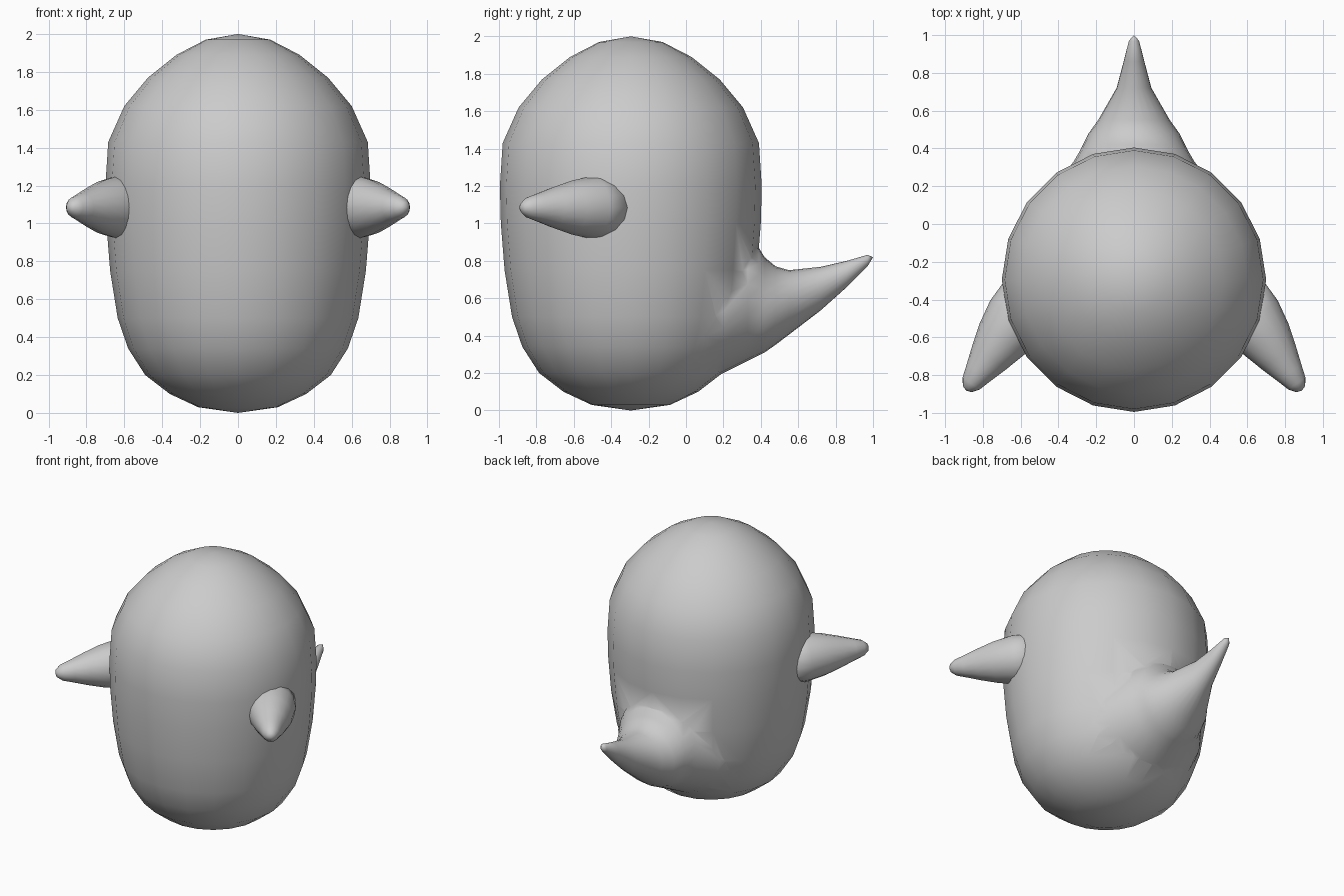
import bpy, bmesh
from math import sin, cos, pi
from mathutils import Vector

if "Cube" in bpy.data.objects:
    bpy.data.objects.remove(bpy.data.objects["Cube"])


def loft(name, rings, sides):
    """Skin elliptical rings (centre, half-axis a, half-axis b), ends closed by poles."""
    bm = bmesh.new()
    loops, poles = [], []
    for c, a, b in rings:
        c, a, b = Vector(c), Vector(a), Vector(b)
        if a.length == 0:
            poles.append(bm.verts.new(c))
            continue
        loops.append([bm.verts.new(c + a * cos(2 * pi * i / sides) + b * sin(2 * pi * i / sides))
                      for i in range(sides)])
    for lo, hi in zip(loops, loops[1:]):
        for i in range(sides):
            j = (i + 1) % sides
            bm.faces.new((lo[i], lo[j], hi[j], hi[i]))
    for pole, loop in ((poles[0], loops[0]), (poles[1], loops[-1])):
        for i in range(sides):
            bm.faces.new((pole, loop[i], loop[(i + 1) % sides]))
    bmesh.ops.recalc_face_normals(bm, faces=bm.faces)
    for f in bm.faces:
        f.smooth = True
    me = bpy.data.meshes.new(name)
    bm.to_mesh(me)
    bm.free()
    ob = bpy.data.objects.new(name, me)
    bpy.context.collection.objects.link(ob)
    return ob


# Body: capsule-like revolved profile (height, radius)
profile = [(0, 0), (0.03, 0.21), (0.1, 0.36), (0.2, 0.49), (0.34, 0.58), (0.5, 0.635),
           (0.75, 0.675), (1.0, 0.695), (1.2, 0.7), (1.43, 0.685), (1.62, 0.6),
           (1.77, 0.475), (1.89, 0.325), (1.97, 0.17), (2.0, 0)]
body = loft("body", [((0, -0.295, z), (0, r, 0), (r, 0, 0)) for z, r in profile], 20)

# Tail: upswept cone merging out of the lower back (y, bottom, top, half width)
sections = [(-0.2, 0.3, 0.3, 0), (-0.15, 0.045, 0.6, 0.3), (0, 0.1, 0.75, 0.49), (0.2, 0.2, 0.86, 0.42),
            (0.33, 0.265, 0.92, 0.32), (0.39, 0.295, 0.87, 0.285), (0.42, 0.31, 0.82, 0.27),
            (0.48, 0.352, 0.77, 0.24), (0.55, 0.405, 0.75, 0.19), (0.72, 0.535, 0.768, 0.092),
            (0.86, 0.66, 0.80, 0.055), (0.97, 0.77, 0.832, 0.027), (1.0, 0.82, 0.82, 0)]
tail = loft("tail", [((0, y, (lo + hi) / 2), (w, 0, 0), (0, 0, (hi - lo) / 2))
                     for y, lo, hi, w in sections], 24)

# Fuse tail into body
mod = body.modifiers.new("fuse_tail", 'BOOLEAN')
mod.operation = 'UNION'
mod.solver = 'EXACT'
mod.object = tail
bpy.context.view_layer.objects.active = body
bpy.ops.object.modifier_apply(modifier=mod.name)
bpy.data.objects.remove(tail)

# Arms: blunt cones pointing outward and forward (distance back from tip, radius)
arm_steps = [(-0.015, 0), (-0.005, 0.028), (0.03, 0.055), (0.1, 0.077), (0.2, 0.11),
             (0.32, 0.145), (0.45, 0.168), (0.6, 0.165), (0.6001, 0)]
for side, name in ((1, "left_arm"), (-1, "right_arm")):
    tip = Vector((side * 0.88, -0.87, 1.085))
    along = Vector((side * 0.57, -0.82, 0))
    across = Vector((side * 0.82, 0.57, 0))
    loft(name, [(tip - along * s, across * r, (0, 0, r)) for s, r in arm_steps], 16)
